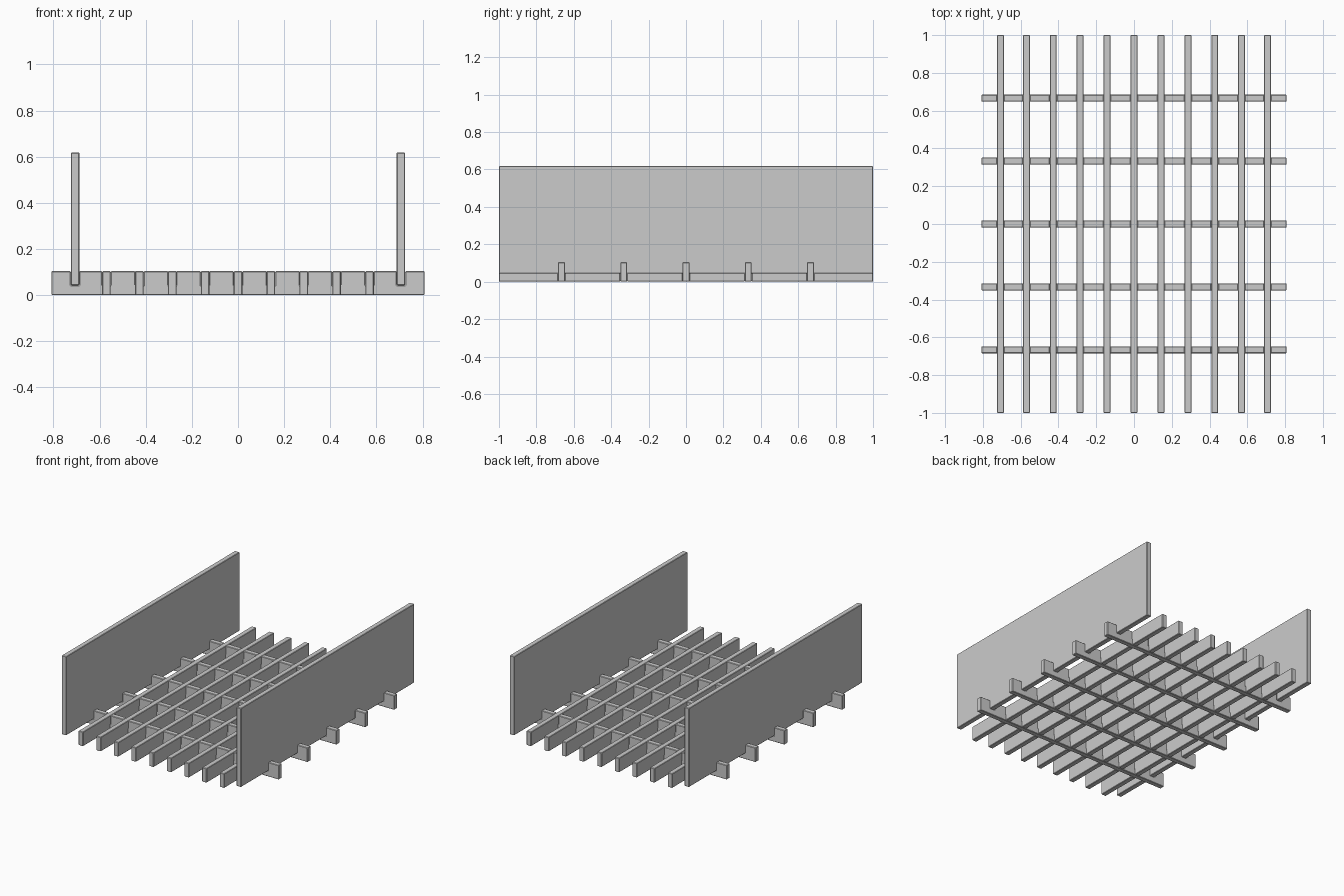
import bpy, bmesh

if "Cube" in bpy.data.objects:
    bpy.data.objects.remove(bpy.data.objects["Cube"])

T = 0.037            # board thickness
H = 0.104            # grid height
LAP = 0.043          # height of the joint seats
PANEL_X = 0.706
SLAT_X = [i * 0.1425 for i in range(-4, 5)]
BAR_Y = [i * 0.333 for i in range(-2, 3)]


def board(name, profile, axis, offset):
    """Extrude a (length, z) profile by the board thickness, across its length axis."""
    bm = bmesh.new()

    def place(a, z, side):
        d = offset + side * T / 2
        return (a, d, z) if axis == 'X' else (d, a, z)

    face = bm.faces.new([bm.verts.new(place(a, z, -1)) for a, z in profile])
    ext = bmesh.ops.extrude_face_region(bm, geom=[face])
    verts = [g for g in ext['geom'] if isinstance(g, bmesh.types.BMVert)]
    bmesh.ops.translate(bm, verts=verts, vec=(0, T, 0) if axis == 'X' else (T, 0, 0))
    bmesh.ops.recalc_face_normals(bm, faces=bm.faces)
    mesh = bpy.data.meshes.new(name)
    bm.to_mesh(mesh)
    bm.free()
    obj = bpy.data.objects.new(name, mesh)
    bpy.context.collection.objects.link(obj)
    # Slightly eased edges
    bev = obj.modifiers.new("eased_edges", 'BEVEL')
    bev.width = 0.003
    bev.segments = 1
    return obj


def notched(half, z_plain, z_edge, z_seat, centres):
    """Board outline with square notches cut into the z_edge side."""
    pts = [(half, z_plain), (-half, z_plain), (-half, z_edge)]
    for c in centres:
        a, b = c - T / 2, c + T / 2
        pts += [(a, z_edge), (a, z_seat), (b, z_seat), (b, z_edge)]
    return pts + [(half, z_edge)]


# Cross bars: notched from above for the slats and side panels
for y in BAR_Y:
    board("cross_bar", notched(0.808, 0, H, LAP, [-PANEL_X] + SLAT_X + [PANEL_X]), 'X', y)

# Floor slats: notched from below, interlocking flush with the bars
for x in SLAT_X:
    board("floor_slat", notched(1.0, H, 0, LAP, BAR_Y), 'Y', x)

# Tall side panels seated in the outer notches
for x in (-PANEL_X, PANEL_X):
    board("side_panel", [(-1, LAP), (1, LAP), (1, 0.618), (-1, 0.618)], 'Y', x)
